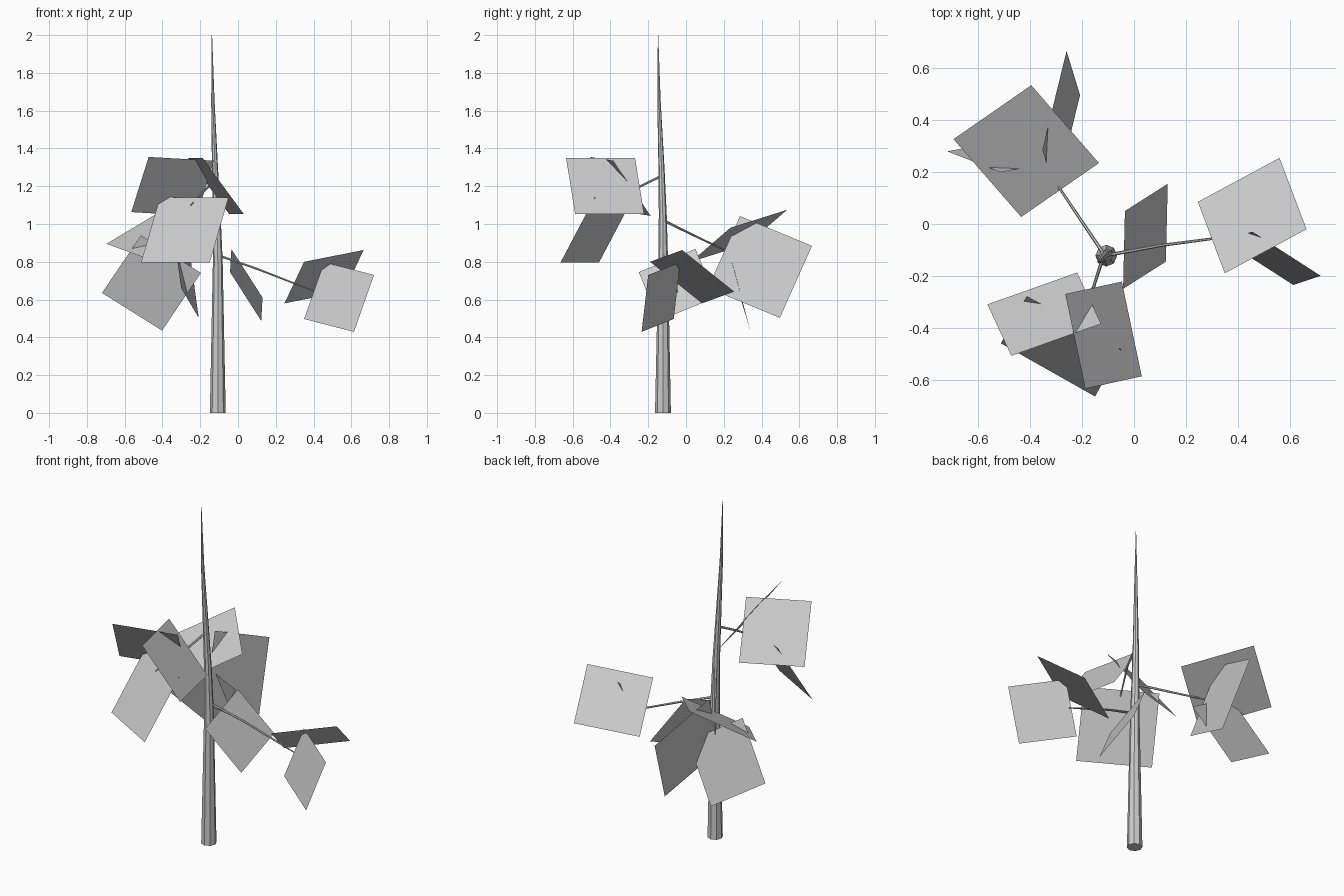
import bpy
from mathutils import Vector

if "Cube" in bpy.data.objects:
    bpy.data.objects.remove(bpy.data.objects["Cube"])


def mesh_object(name, verts, faces):
    mesh = bpy.data.meshes.new(name)
    mesh.from_pydata(verts, [], faces)
    mesh.update()
    obj = bpy.data.objects.new(name, mesh)
    bpy.context.collection.objects.link(obj)
    return obj


def limb(name, path, radii, sides=8):
    """Tapered round limb swept along a path of points."""
    import math
    pts = [Vector(p) for p in path]
    verts, faces = [], []
    axis = (pts[-1] - pts[0]).normalized()
    side = axis.cross(Vector((0, 1, 0)) if abs(axis.z) > 0.8 else Vector((0, 0, 1))).normalized()
    other = axis.cross(side)
    if abs(axis.z) > 0.8:  # keep the trunk rings level
        side, other = Vector((1, 0, 0)), Vector((0, 1, 0))
    for p, r in zip(pts, radii):
        for i in range(sides):
            a = 2 * math.pi * i / sides
            verts.append(p + r * (math.cos(a) * side + math.sin(a) * other))
    for k in range(len(pts) - 1):
        for i in range(sides):
            j = (i + 1) % sides
            faces.append((k * sides + i, k * sides + j, (k + 1) * sides + j, (k + 1) * sides + i))
    faces.append(tuple(reversed(range(sides))))
    faces.append(tuple(range(len(verts) - sides, len(verts))))
    obj = mesh_object(name, verts, faces)
    bpy.context.view_layer.objects.active = obj
    obj.select_set(True)
    bpy.ops.object.shade_smooth_by_angle()
    obj.select_set(False)


def leaf(name, a, b, c):
    """Flat square leaf card from three corners in order."""
    a, b, c = Vector(a), Vector(b), Vector(c)
    mesh_object(name, [a, b, c, a + c - b], [(0, 1, 2, 3)])


# Trunk, leaning slightly and tapering to a point
limb("trunk",
     [(-.107, -.122, 0), (-.107, -.121, .8), (-.113, -.123, 1.05),
      (-.122, -.13, 1.3), (-.133, -.143, 1.65), (-.138, -.148, 2.0)],
     [.042, .026, .021, .016, .009, .001])

# Three branches
limb("right_branch", [(-.107, -.121, .835), (.1, -.083, .763), (.3, -.057, .685), (.42, -.045, .64)],
     [.007, .006, .005, .003], 6)
limb("back_branch", [(-.112, -.122, 1.02), (-.208, .02, .95), (-.285, .135, .895), (-.38, .27, .83)],
     [.007, .006, .005, .003], 6)
limb("front_branch", [(-.12, -.13, 1.255), (-.155, -.24, 1.2), (-.25, -.42, 1.1)],
     [.007, .006, .003], 6)

# Leaf cards: three corners each, grouped by branch
leaves = {
    "right_leaf": [
        ((.246, .085, .58), (.35, -.19, .80), (.665, -.02, .862)),
        ((.456, -.03, .798), (.72, -.2, .73), (.614, -.235, .429)),
        ((-.042, -.25, .745), (-.035, .05, .868), (.13, .155, .61)),
    ],
    "back_leaf": [
        ((-.396, .535, 1.075), (-.135, .235, .98), (-.435, .027, .80)),
        ((-.514, .2, .94), (-.72, .28, .635), (-.402, .34, .436)),
        ((-.353, .286, 1.042), (-.26, .667, .884), (-.208, .497, .503)),
    ],
    "front_leaf": [
        ((-.265, -.27, 1.35), (-.188, -.635, 1.35), (.03, -.587, 1.053)),
        ((-.127, -.385, 1.335), (-.473, -.508, 1.355), (-.565, -.31, 1.063)),
        ((-.413, -.278, 1.142), (-.513, -.46, .797), (-.15, -.665, .795)),
    ],
}
for name, cards in leaves.items():
    for i, corners in enumerate(cards, 1):
        leaf(f"{name}_{i}", *corners)
